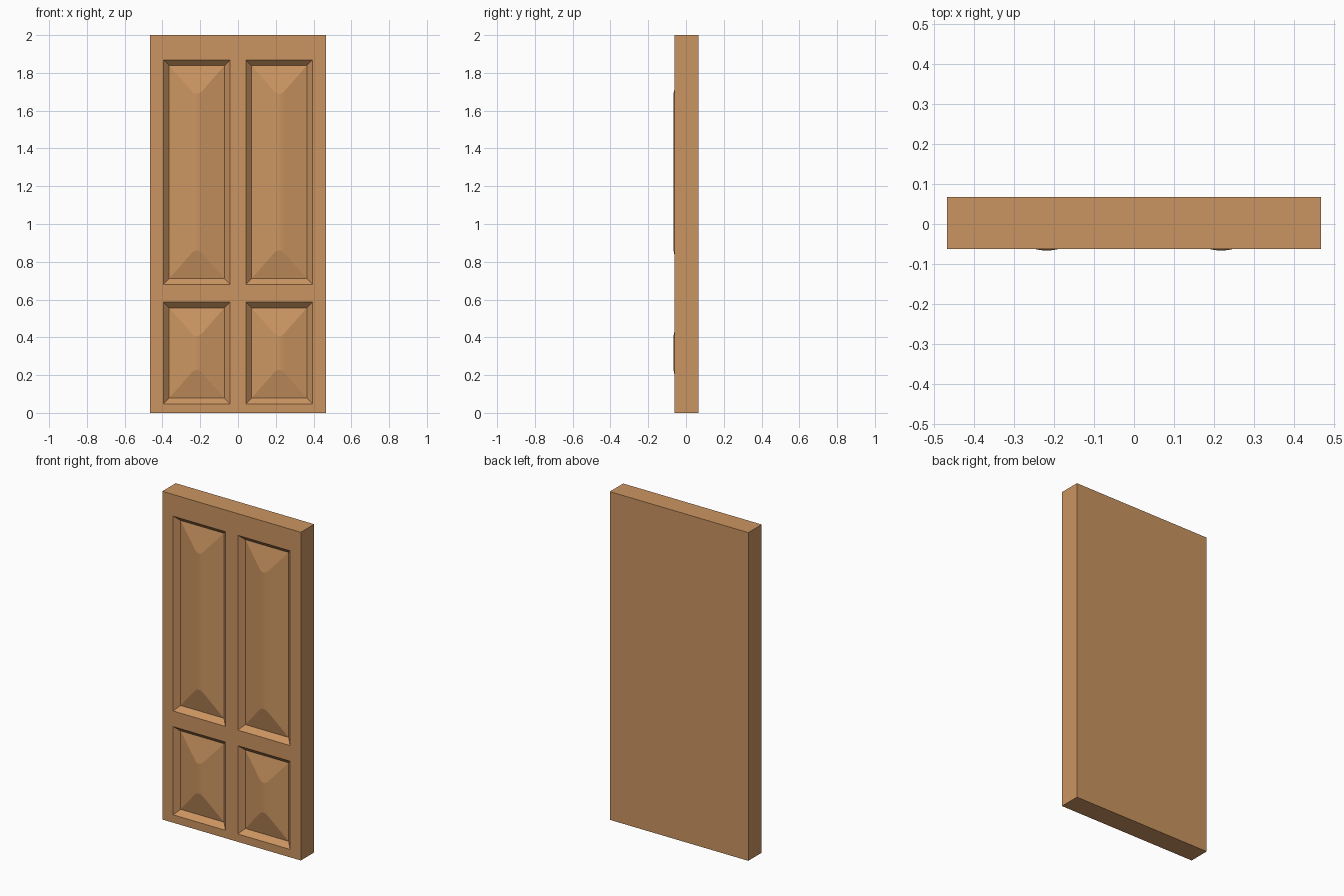
import bpy
import bmesh

cube = bpy.data.objects.get("Cube")
if cube:
    bpy.data.objects.remove(cube, do_unlink=True)

FRONT, BACK = -0.062, 0.067
HALF_WIDTH, HEIGHT = 0.467, 2.0
MOULDING = 0.03                      # width and depth of the sloped moulding
COLUMNS = [(-0.394, -0.042), (0.042, 0.394)]
ROWS = {"lower": (0.048, 0.586), "upper": (0.681, 1.868)}
SIDE_SLOPE, END_SLOPE, ROUND = 0.262, 0.23, 0.03

wood = bpy.data.materials.new("warm_wood")
wood.use_nodes = True
colour = (0.60, 0.30, 0.12, 1)
wood.diffuse_color = colour
bsdf = next(n for n in wood.node_tree.nodes if n.type == "BSDF_PRINCIPLED")
bsdf.inputs["Base Color"].default_value = colour
bsdf.inputs["Roughness"].default_value = 0.7


def finish(name, bm):
    """Turn the bmesh into a named wooden object."""
    mesh = bpy.data.meshes.new(name)
    bm.to_mesh(mesh)
    bm.free()
    mesh.materials.append(wood)
    obj = bpy.data.objects.new(name, mesh)
    bpy.context.collection.objects.link(obj)
    return obj


def door_frame():
    """Slab with four sloped openings sunk into the front."""
    bm = bmesh.new()
    xs = [-HALF_WIDTH, *COLUMNS[0], *COLUMNS[1], HALF_WIDTH]
    zs = [0, *ROWS["lower"], *ROWS["upper"], HEIGHT]
    grid = [[bm.verts.new((x, FRONT, z)) for x in xs] for z in zs]
    openings = []
    for r in range(len(zs) - 1):
        for c in range(len(xs) - 1):
            face = bm.faces.new((grid[r][c], grid[r][c + 1],
                                 grid[r + 1][c + 1], grid[r + 1][c]))
            if r % 2 and c % 2:
                openings.append(face)

    # Sides and back
    rim = [e for e in bm.edges if e.is_boundary]
    ring = bmesh.ops.extrude_edge_only(bm, edges=rim)["geom"]
    for v in (g for g in ring if isinstance(g, bmesh.types.BMVert)):
        v.co.y = BACK
    back_edges = [g for g in ring if isinstance(g, bmesh.types.BMEdge)
                  and g.is_boundary]
    bmesh.ops.contextual_create(bm, geom=back_edges)
    bmesh.ops.recalc_face_normals(bm, faces=bm.faces[:])

    # Mouldings around the openings
    bmesh.ops.inset_individual(bm, faces=openings, thickness=MOULDING,
                               use_even_offset=True)
    for face in openings:
        for v in face.verts:
            v.co.y = FRONT + MOULDING
    bmesh.ops.delete(bm, geom=openings, context="FACES_ONLY")
    return finish("door_frame", bm)


def raised_panel(name, x0, x1, z0, z1):
    """Hipped panel with a rounded vertical ridge and flat sloped ends."""
    half, mid = (x1 - x0) / 2, (x0 + x1) / 2
    steps = 6
    offsets = [-half] + [ROUND * (2 * i / steps - 1) for i in range(steps + 1)] + [half]
    bm = bmesh.new()
    bottom, top = [], []
    for x in offsets:
        rise = SIDE_SLOPE * (half - abs(x))
        if abs(x) < ROUND:
            rise -= SIDE_SLOPE * (ROUND - abs(x)) ** 2 / (2 * ROUND)
        run = rise / END_SLOPE
        y = FRONT + MOULDING - rise
        bottom.append(bm.verts.new((mid + x, y, z0 + run)))
        top.append(bm.verts.new((mid + x, y, z1 - run)))
    for i in range(len(offsets) - 1):
        face = bm.faces.new((bottom[i], bottom[i + 1], top[i + 1], top[i]))
        face.smooth = True
    bm.faces.new(bottom[::-1])
    bm.faces.new(top)
    return finish(name, bm)


door_frame()
for row, (low, high) in ROWS.items():
    for side, (left, right) in zip(("right", "left"), COLUMNS):
        raised_panel(f"{row}_{side}_panel", left + MOULDING, right - MOULDING,
                     low + MOULDING, high - MOULDING)
